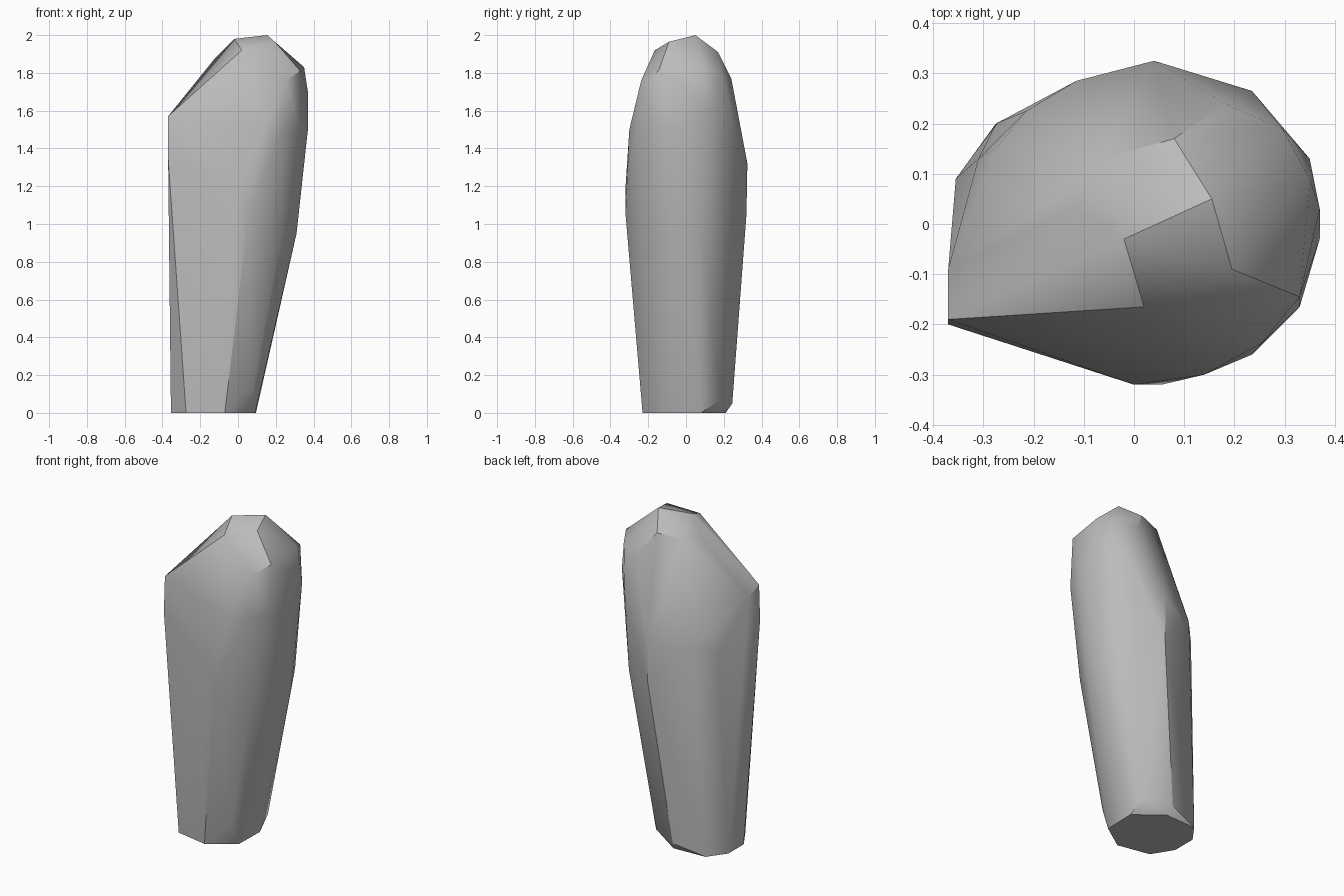
import bpy
import bmesh
import math

# Remove the default cube
default_cube = bpy.data.objects.get("Cube")
if default_cube:
    bpy.data.objects.remove(default_cube, do_unlink=True)


def make_material(name, color):
    material = bpy.data.materials.new(name)
    material.use_nodes = True
    material.diffuse_color = color
    material.node_tree.nodes["Principled BSDF"].inputs["Base Color"].default_value = color
    return material


def make_hull(name, sections, material):
    """Wrap a convex skin around the corners of every section."""
    mesh = bpy.data.meshes.new(name)
    bm = bmesh.new()
    for section in sections:
        for corner in section:
            bm.verts.new(corner)
    hull = bmesh.ops.convex_hull(bm, input=bm.verts[:], use_existing_faces=False)
    inside = {item for item in hull["geom_interior"] + hull["geom_unused"]
              if isinstance(item, bmesh.types.BMVert)}
    bmesh.ops.delete(bm, geom=list(inside), context="VERTS")

    # Join nearly coplanar triangles into broad facets
    bmesh.ops.dissolve_limit(bm, angle_limit=math.radians(1),
                             verts=bm.verts[:], edges=bm.edges[:])
    bmesh.ops.recalc_face_normals(bm, faces=bm.faces[:])
    bm.to_mesh(mesh)
    bm.free()
    mesh.materials.append(material)
    stone = bpy.data.objects.new(name, mesh)
    bpy.context.scene.collection.objects.link(stone)
    return stone


# Flat foot of the stone, with small chipped corners
foot = [(x, y, 0) for x, y in (
    (-.275, -.19), (-.07, -.23), (.09, -.12), (.095, .08),
    (-.06, .21), (-.275, .2), (-.355, .09), (-.355, -.06))]
chips = [(.08, -.18, .15), (.08, .18, .07), (-.08, .245, .05)]

# Broad waist
waist = [(0, -.32, 1.2), (.055, -.32, 1.05), (.23, -.2, .95), (.31, -.05, .95),
         (.31, .08, .95), (.26, .19, 1.02), (.04, .32, 1.05), (.04, .325, 1.32),
         (-.115, .285, 1.25)]

# Rounded chest and the protruding side corner
chest = [(.14, -.3, 1.5), (.235, -.26, 1.5), (.33, -.165, 1.5), (.37, -.03, 1.5),
         (.37, .03, 1.7), (.35, .13, 1.6), (.235, .265, 1.5)]
corner = [(-.37, -.2, 1.35), (-.37, -.19, 1.57), (-.37, -.09, 1.53),
          (-.31, .13, 1.25), (-.275, .15, 1.37), (-.215, .225, 1.3)]

# Shoulder facets and the slanted crown
shoulder = [(.255, -.237, 1.76), (.33, -.145, 1.81), (.35, .09, 1.83),
            (.295, .19, 1.8), (.18, .24, 1.77), (.08, .17, 1.91),
            (-.06, .13, 1.89), (-.12, .03, 1.88)]
crown = [(-.02, -.03, 1.98), (.155, .05, 2), (.195, -.09, 1.965), (.02, -.165, 1.92)]

stone_grey = make_material("stone_grey", (.5, .5, .5, 1))
stone = make_hull("standing_stone",
                  [foot, chips, waist, chest, corner, shoulder, crown], stone_grey)

# Soft shading across shallow facets, crisp at the sharp ones
bpy.ops.object.select_all(action="DESELECT")
stone.select_set(True)
bpy.context.view_layer.objects.active = stone
bpy.ops.object.shade_smooth_by_angle(angle=math.radians(32))
